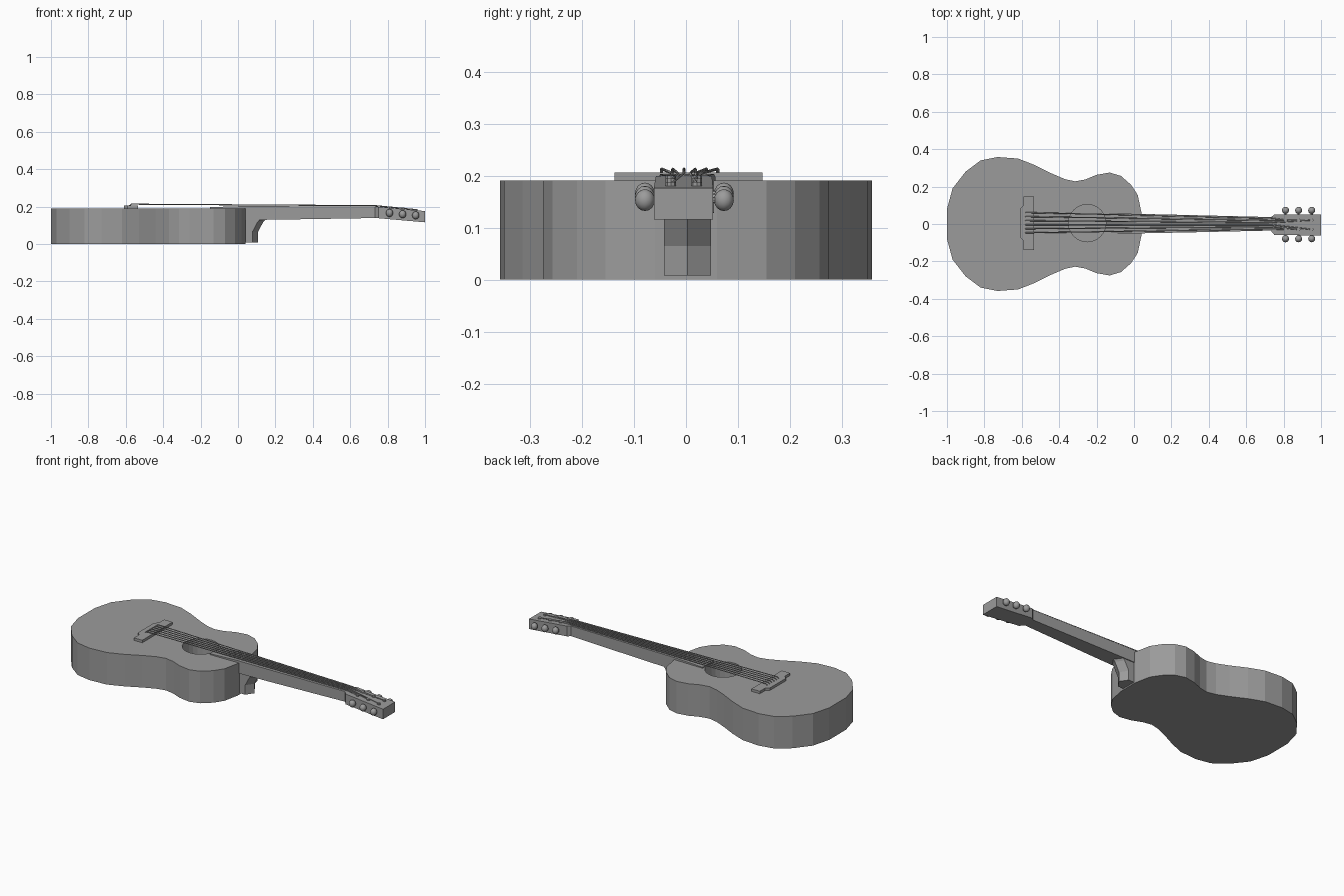
import bpy, bmesh, math
from mathutils import Vector

old = bpy.data.objects.get("Cube")
if old:
    bpy.data.objects.remove(old, do_unlink=True)

grey = bpy.data.materials.new("plain grey")
grey.use_nodes = True
colour = (0.33, 0.33, 0.33, 1)
grey.diffuse_color = colour
grey.node_tree.nodes["Principled BSDF"].inputs["Base Color"].default_value = colour


def loft(name, rings):
    """Skin a list of equal-length rings of points and cap both ends."""
    bm = bmesh.new()
    rows = [[bm.verts.new(p) for p in ring] for ring in rings]
    n = len(rows[0])
    for a, b in zip(rows, rows[1:]):
        for i in range(n):
            j = (i + 1) % n
            bm.faces.new((a[i], a[j], b[j], b[i]))
    bm.faces.new(rows[0])
    bm.faces.new(rows[-1])
    bmesh.ops.recalc_face_normals(bm, faces=bm.faces)
    mesh = bpy.data.meshes.new(name)
    bm.to_mesh(mesh)
    bm.free()
    mesh.materials.append(grey)
    obj = bpy.data.objects.new(name, mesh)
    bpy.context.collection.objects.link(obj)
    return obj


def prism(name, outline, low, high):
    return loft(name, [[(x, y, z) for x, y in outline] for z in (low, high)])


def beam(name, sections):
    """Box-like beam along x; each section is x, y min, y max, z min, z max."""
    return loft(name, [[(x, a, lo), (x, b, lo), (x, b, hi), (x, a, hi)]
                       for x, a, b, lo, hi in sections])


def circle(cx, cy, r, n):
    return [(cx + r * math.cos(math.tau * i / n), cy + r * math.sin(math.tau * i / n))
            for i in range(n)]


# Body with a waisted outline, mirrored across its long axis
half = [(-1, .08), (-.97, .19), (-.9, .28), (-.82, .34), (-.73, .358), (-.62, .35),
        (-.53, .315), (-.44, .27), (-.37, .24), (-.315, .228), (-.26, .238),
        (-.2, .263), (-.13, .275), (-.07, .257), (-.016, .21), (.02, .155), (.04, .06)]
body = prism("body", half + [(x, -y) for x, y in reversed(half)], 0, .191)

# Round sound hole
cutter = prism("sound_hole_cutter", circle(-.25, .005, .1, 24), .03, .3)
cutter.hide_render = True
cutter.hide_viewport = True
cut = body.modifiers.new("sound_hole", "BOOLEAN")
cut.object = cutter
cut.solver = "EXACT"

# Bridge and saddle
prism("bridge", [(-.61, .08), (-.59, .1), (-.59, .147), (-.535, .147),
                 (-.535, -.138), (-.59, -.138), (-.59, -.09), (-.61, -.07)], .189, .206)

# Neck, fretboard end, headstock
beam("neck", [(.03, -.05, .054, .128, .203), (.25, -.046, .049, .131, .202),
              (.735, -.035, .037, .139, .2)])
beam("fretboard_end", [(-.15, -.052, .057, .189, .197), (.035, -.05, .054, .189, .203)])
beam("headstock", [(.732, -.036, .036, .139, .201), (.75, -.058, .05, .138, .199),
                   (1, -.062, .052, .116, .176)])

# Heel with a ridged front that flares into the neck
loft("heel", [[(.03, -.042, z), (x - .03, -.042, z), (x, .003, z),
               (x - .03, .048, z), (.03, .048, z)]
              for x, z in ((.107, .008), (.107, .065), (.135, .118), (.152, .136))])

# Tuners: post on top, shaft and oval button at the side
posts = {}
for row, x in enumerate((.81, .88, .95)):
    top = .194 - (x - .75) * .09
    for side in (-1, 1):
        label = f"{row + 1}_{'left' if side > 0 else 'right'}"
        post = (x, side * .025 - .004)
        posts[row, side] = Vector((*post, top + .008))
        prism("tuner_post_" + label, circle(*post, .01, 8), top - .01, top + .012)
        mid = top - .023
        ends = sorted((side * .045 - .004, side * .075 - .004))
        loft("tuner_shaft_" + label, [[(x + a, y, mid + b) for a, b in circle(0, 0, .006, 8)]
                                      for y in ends])
        bpy.ops.mesh.primitive_uv_sphere_add(segments=12, ring_count=8, radius=1,
                                             location=(x, side * .076 - .003, mid))
        button = bpy.context.object
        button.name = "tuner_button_" + label
        button.scale = (.019, .019, .021)
        button.data.materials.append(grey)
        bpy.ops.object.shade_smooth()

# Six strings from bridge to nut to post
for i in range(6):
    spread = (i - 2.5) / 2.5
    side = -1 if i < 3 else 1
    row = i if i < 3 else 5 - i
    path = [(-.58, spread * .054 + .007, .205), (-.57, spread * .054 + .007, .213),
            (.735, spread * .029 + .002, .205), posts[row, side]]
    curve = bpy.data.curves.new(f"string_{i + 1}", "CURVE")
    curve.dimensions = "3D"
    curve.bevel_depth = .003
    curve.bevel_resolution = 0
    curve.use_fill_caps = True
    spline = curve.splines.new("POLY")
    spline.points.add(len(path) - 1)
    for point, co in zip(spline.points, path):
        point.co = (*co, 1)
    curve.materials.append(grey)
    string = bpy.data.objects.new(f"string_{i + 1}", curve)
    bpy.context.collection.objects.link(string)
